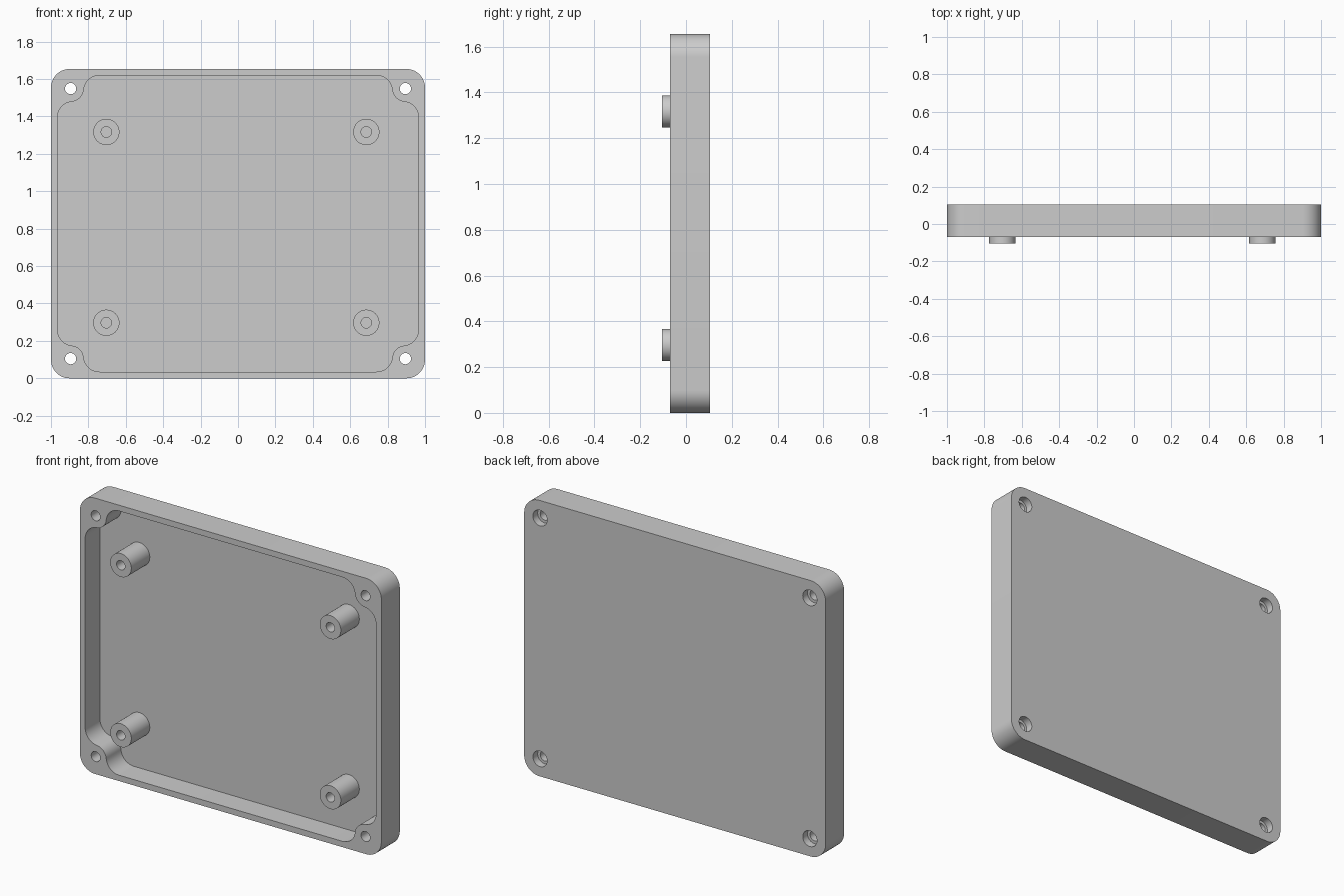
import bpy
import bmesh
from math import sin, cos, pi, atan2

if "Cube" in bpy.data.objects:
    bpy.data.objects.remove(bpy.data.objects["Cube"])

# Main dimensions
MID = 0.827                       # half the height
FRONT, BACK, FLOOR, POST_TIP = -0.07, 0.105, 0.07, -0.105
HOLE_X, HOLE_Z = 0.895, 0.722     # screw holes, from the centre
WALL = 0.07                       # hole centre to inner wall
BOSS, FILLET = 0.07, 0.085        # screw boss and its blend radius

grey = bpy.data.materials.new("grey plastic")
grey.use_nodes = True
colour = (0.604, 0.604, 0.604, 1)
grey.diffuse_color = colour
grey.node_tree.nodes["Principled BSDF"].inputs["Base Color"].default_value = colour


def arc(cx, cz, r, a0, a1, n=12):
    return [(cx + r * cos(a0 + (a1 - a0) * i / n),
             cz + r * sin(a0 + (a1 - a0) * i / n)) for i in range(n + 1)]


def prism(name, outline, y0, y1):
    """Extrude an outline in x and z from y0 to y1."""
    bm = bmesh.new()
    face = bm.faces.new([bm.verts.new((x, y0, z)) for x, z in outline])
    top = bmesh.ops.extrude_face_region(bm, geom=[face], use_keep_orig=True)["geom"]
    for v in top:
        if isinstance(v, bmesh.types.BMVert):
            v.co.y = y1
    bmesh.ops.recalc_face_normals(bm, faces=bm.faces)
    mesh = bpy.data.meshes.new(name)
    bm.to_mesh(mesh)
    bm.free()
    mesh.materials.append(grey)
    obj = bpy.data.objects.new(name, mesh)
    bpy.context.collection.objects.link(obj)
    return obj


def disc(name, x, z, r, y0, y1):
    return prism(name, arc(x, z, r, 0, 2 * pi, 40)[:-1], y0, y1)


def activate(obj):
    bpy.ops.object.select_all(action="DESELECT")
    obj.select_set(True)
    bpy.context.view_layer.objects.active = obj


def cut(obj, cutter):
    mod = obj.modifiers.new("cut", "BOOLEAN")
    mod.operation, mod.solver, mod.object = "DIFFERENCE", "EXACT", cutter
    activate(obj)
    bpy.ops.object.modifier_apply(modifier=mod.name)
    bpy.data.objects.remove(cutter)


def smooth(obj):
    activate(obj)
    bpy.ops.object.shade_smooth_by_angle(angle=0.5)


def four_corners(quarter):
    """Mirror the upper right corner into a full closed outline."""
    left = [(-x, z) for x, z in reversed(quarter)]
    upper = quarter + left
    return [(x, MID + z) for x, z in upper] + \
           [(x, MID - z) for x, z in reversed(upper)]


# Outer shell
R = 0.1
shell = prism("case_shell", four_corners(arc(1 - R, MID - R, R, 0, pi / 2)),
              FRONT, BACK)

# Cavity whose corners wrap round the screw bosses
side = WALL - FILLET
drop = ((BOSS + FILLET) ** 2 - side ** 2) ** 0.5
low = atan2(-drop, side) + 2 * pi     # direction from hole to lower blend
high = atan2(side, -drop) + 2 * pi    # direction from hole to upper blend
quarter = arc(HOLE_X + side, HOLE_Z - drop, FILLET, 0, low - pi)
quarter += arc(HOLE_X, HOLE_Z, BOSS, low, high, 16)[1:-1]
quarter += arc(HOLE_X - drop, HOLE_Z + side, FILLET, high - pi, pi / 2)
cut(shell, prism("cavity_cutter", four_corners(quarter), FRONT - 0.1, FLOOR))

# Screw holes with counterbores at the back
for x in (-HOLE_X, HOLE_X):
    for z in (MID - HOLE_Z, MID + HOLE_Z):
        cut(shell, disc("hole_cutter", x, z, 0.03, FRONT - 0.1, BACK + 0.1))
        cut(shell, disc("bore_cutter", x, z, 0.047, BACK - 0.045, BACK + 0.1))
smooth(shell)

# Standoff posts with blind screw holes
for x, across in ((-0.704, "right"), (0.686, "left")):
    for z, level in ((0.297, "lower"), (1.317, "upper")):
        post = disc(f"{level}_{across}_standoff", x, z, 0.07, POST_TIP, FLOOR + 0.005)
        cut(post, disc("post_cutter", x, z, 0.028, POST_TIP - 0.1, FLOOR - 0.01))
        smooth(post)
